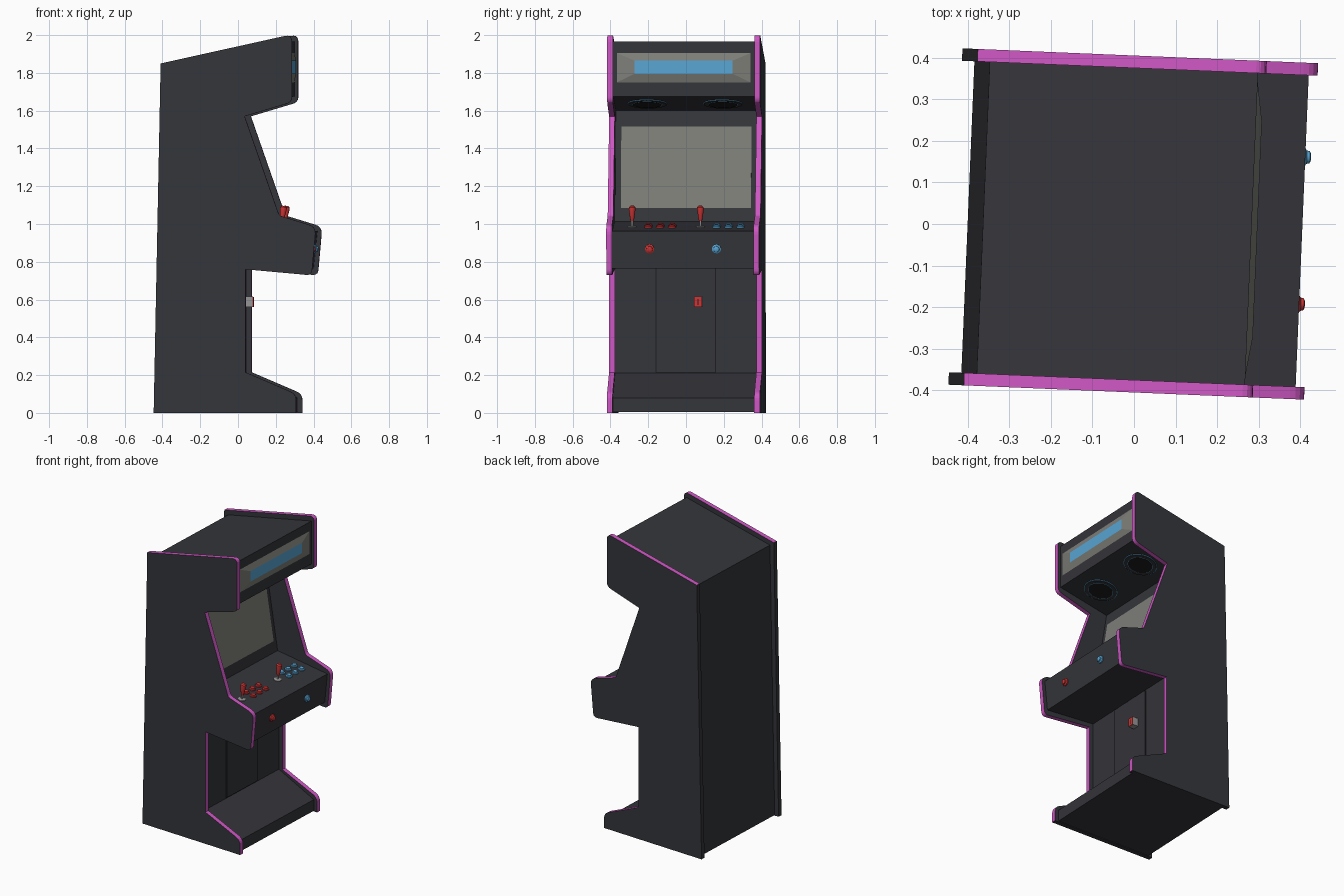
import bpy, bmesh, math
from mathutils import Matrix, Vector

if "Cube" in bpy.data.objects:
    bpy.data.objects.remove(bpy.data.objects["Cube"])

TURN = Matrix.Rotation(math.radians(-2.4), 4, 'Z')  # cabinet stands slightly turned


def mat(name, r, g, b):
    m = bpy.data.materials.new(name)
    m.diffuse_color = (r, g, b, 1)
    m.use_nodes = True
    m.node_tree.nodes["Principled BSDF"].inputs["Base Color"].default_value = m.diffuse_color
    return m


DARK = mat("charcoal", 0.035, 0.036, 0.043)
PINK = mat("magenta_trim", 0.62, 0.095, 0.55)
RED = mat("red", 0.62, 0.035, 0.035)
BLUE = mat("light_blue", 0.10, 0.38, 0.66)
GREY = mat("screen_grey", 0.21, 0.21, 0.19)
METAL = mat("metal_grey", 0.30, 0.30, 0.30)
BLACK = mat("black", 0.012, 0.012, 0.014)


def finish(name, bm, mats, smooth=False):
    bmesh.ops.recalc_face_normals(bm, faces=bm.faces)
    me = bpy.data.meshes.new(name)
    bm.to_mesh(me)
    bm.free()
    me.transform(TURN)
    for m in mats:
        me.materials.append(m)
    ob = bpy.data.objects.new(name, me)
    bpy.context.collection.objects.link(ob)
    if smooth:
        bpy.context.view_layer.objects.active = ob
        ob.select_set(True)
        bpy.ops.object.shade_smooth_by_angle(angle=math.radians(35))
        ob.select_set(False)
    return ob


def rounded(points, steps=5):
    """Profile points (x, z, corner radius) with the corners rounded."""
    out = []
    for i, (x, z, r) in enumerate(points):
        p = Vector((x, z))
        if r == 0:
            out.append(p)
            continue
        a = p + (Vector(points[i - 1][:2]) - p).normalized() * r
        b = p + (Vector(points[(i + 1) % len(points)][:2]) - p).normalized() * r
        for k in range(steps + 1):
            t = k / steps
            out.append(a * (1 - t) ** 2 + p * 2 * t * (1 - t) + b * t * t)
    return out


def slab(name, profile, y0, y1, mats, rule=None):
    """Extrude an x-z profile along y; rule picks the material of each face."""
    bm = bmesh.new()
    f = bm.faces.new([bm.verts.new((p[0], y0, p[1])) for p in profile])
    ext = bmesh.ops.extrude_face_region(bm, geom=[f])
    bmesh.ops.translate(bm, vec=(0, y1 - y0, 0),
                        verts=[v for v in ext['geom'] if isinstance(v, bmesh.types.BMVert)])
    bmesh.ops.recalc_face_normals(bm, faces=bm.faces)
    if rule:
        for f in bm.faces:
            f.material_index = rule(f)
    return finish(name, bm, mats)


def box(name, lo, hi, m):
    return slab(name, [(lo[0], lo[2]), (hi[0], lo[2]), (hi[0], hi[2]), (lo[0], hi[2])],
                lo[1], hi[1], [m])


def lathe(name, base, axis, rings, m, n=20):
    """Stack of (radius, height) rings along an axis, closed at both ends."""
    bm = bmesh.new()
    rot = Vector(axis).to_track_quat('Z', 'Y')
    loops = [[bm.verts.new(Vector(base) + rot @ Vector((r * math.cos(2 * math.pi * k / n),
              r * math.sin(2 * math.pi * k / n), h))) for k in range(n)] for r, h in rings]
    for a, b in zip(loops, loops[1:]):
        for k in range(n):
            bm.faces.new((a[k], a[(k + 1) % n], b[(k + 1) % n], b[k]))
    bm.faces.new(loops[0])
    bm.faces.new(loops[-1])
    return finish(name, bm, [m], True)


# side panels: charcoal with magenta edge everywhere but the back and the underside
SIDE = rounded([(-0.43, 0, 0), (-0.393, 1.85, 0), (0.303, 2.004, 0.04), (0.303, 1.645, 0.03),
                (0.052, 1.57, 0), (0.235, 1.045, 0.015), (0.43, 0.985, 0.04), (0.407, 0.728, 0.03),
                (0.057, 0.76, 0), (0.057, 0.215, 0), (0.325, 0.10, 0.035), (0.325, 0, 0)])


def side_rule(f):
    c = f.calc_center_median()
    return 0 if abs(f.normal.y) > 0.5 or f.normal.x < -0.9 or c.z < 0.001 else 1


for s, label in ((-1, "near"), (1, "far")):
    slab(f"side_panel_{label}", SIDE, s * 0.375, s * 0.405, [DARK, PINK], side_rule)

# cabinet body between the side panels
SPK_A, SPK_B = (0.283, 1.675), (-0.075, 1.60)      # speaker board
BEZ_B = (0.02, 1.012)                              # foot of the screen bezel
CP_F = (0.405, 0.963)                              # front edge of the control deck
slab("cabinet_body", [(-0.40, 0.004), (-0.363, 1.825), (0.283, 1.966), SPK_A, SPK_B, BEZ_B, CP_F,
                      (0.385, 0.765), (0.03, 0.79), (0.03, 0.21), (0.30, 0.08), (0.30, 0.004)],
     -0.376, 0.376, [DARK])


def bezel_x(z):
    return SPK_B[0] + (SPK_B[1] - z) / (SPK_B[1] - BEZ_B[1]) * (BEZ_B[0] - SPK_B[0])


def deck_z(x):
    return BEZ_B[1] + (x - BEZ_B[0]) / (CP_F[0] - BEZ_B[0]) * (CP_F[1] - BEZ_B[1])


# screen plate lying on the bezel
lo, hi = 1.085, 1.515
slab("screen", [(bezel_x(lo), lo), (bezel_x(lo) + 0.004, lo), (bezel_x(hi) + 0.004, hi),
                (bezel_x(hi), hi)], -0.345, 0.345, [GREY])

# marquee: grey sloping frame around a blue light panel
bm = bmesh.new()
rings = []
for x, y, z0, z1 in ((0.283, 0.354, 1.75, 1.905), (0.297, 0.26, 1.795, 1.865)):
    rings.append([bm.verts.new(p) for p in ((x, -y, z0), (x, y, z0), (x, y, z1), (x, -y, z1))])
for k in range(4):
    j = (k + 1) % 4
    bm.faces.new((rings[0][k], rings[0][j], rings[1][j], rings[1][k]))
bm.faces.new(rings[1]).material_index = 1
bm.faces.new(rings[0][::-1])
finish("marquee", bm, [GREY, BLUE])

# speakers under the marquee
down = Vector((SPK_A[1] - SPK_B[1], 0, -(SPK_A[0] - SPK_B[0]))).normalized()
for s in (-1, 1):
    c = (0.105, s * 0.2, SPK_B[1] + (0.105 - SPK_B[0]) * 0.2095)
    for part, r, h, m in (("blue_rim", 0.105, 0.003, BLUE), ("ring", 0.101, 0.006, DARK),
                          ("blue_inner_rim", 0.079, 0.007, BLUE), ("cone", 0.076, 0.008, BLACK)):
        lathe(f"speaker_{part}", c, down, [(r, -0.002), (r, h)], m, 32)

# joysticks and button groups on the control deck
up = Vector((BEZ_B[1] - CP_F[1], 0, CP_F[0] - BEZ_B[0])).normalized()
for y, m, label in ((-0.275, RED, "red"), (0.087, BLUE, "blue")):
    c = Vector((0.24, y, deck_z(0.24)))
    lathe("joystick_base", c, up, [(0.024, -0.002), (0.024, 0.004), (0.018, 0.007)], METAL)
    lathe("joystick_shaft", c, up, [(0.006, 0), (0.006, 0.045)], METAL, 12)
    lathe("joystick_handle", c, up, [(0.008, 0.032), (0.011, 0.045), (0.018, 0.095),
                                     (0.017, 0.106), (0.010, 0.113)], RED)
    for row in (0.207, 0.262):
        for col in range(3):
            p = (row, y + 0.086 + col * 0.063, deck_z(row))
            lathe(f"{label}_button", p, up, [(0.021, -0.002), (0.021, 0.007), (0.015, 0.010),
                                             (0.014, 0.015), (0.010, 0.017)], m)

# start buttons on the front of the deck
for y, m, label in ((-0.176, RED, "red"), (0.178, BLUE, "blue")):
    lathe(f"{label}_start_button", (0.395, y, 0.868), (1, 0, -0.1),
          [(0.024, -0.004), (0.024, 0.008), (0.016, 0.013), (0.015, 0.020), (0.010, 0.023)], m)

# service door with a thin dark gap around it, and the coin slot
box("door_gap", (0.028, -0.160, 0.213), (0.032, 0.160, 0.785), BLACK)
box("service_door", (0.028, -0.156, 0.217), (0.036, 0.156, 0.785), DARK)
box("coin_slot_housing", (0.03, 0.045, 0.56), (0.076, 0.089, 0.615), METAL)
box("coin_slot_plate", (0.074, 0.046, 0.561), (0.080, 0.088, 0.614), RED)
box("coin_slot_opening", (0.078, 0.064, 0.572), (0.081, 0.070, 0.603), BLACK)
